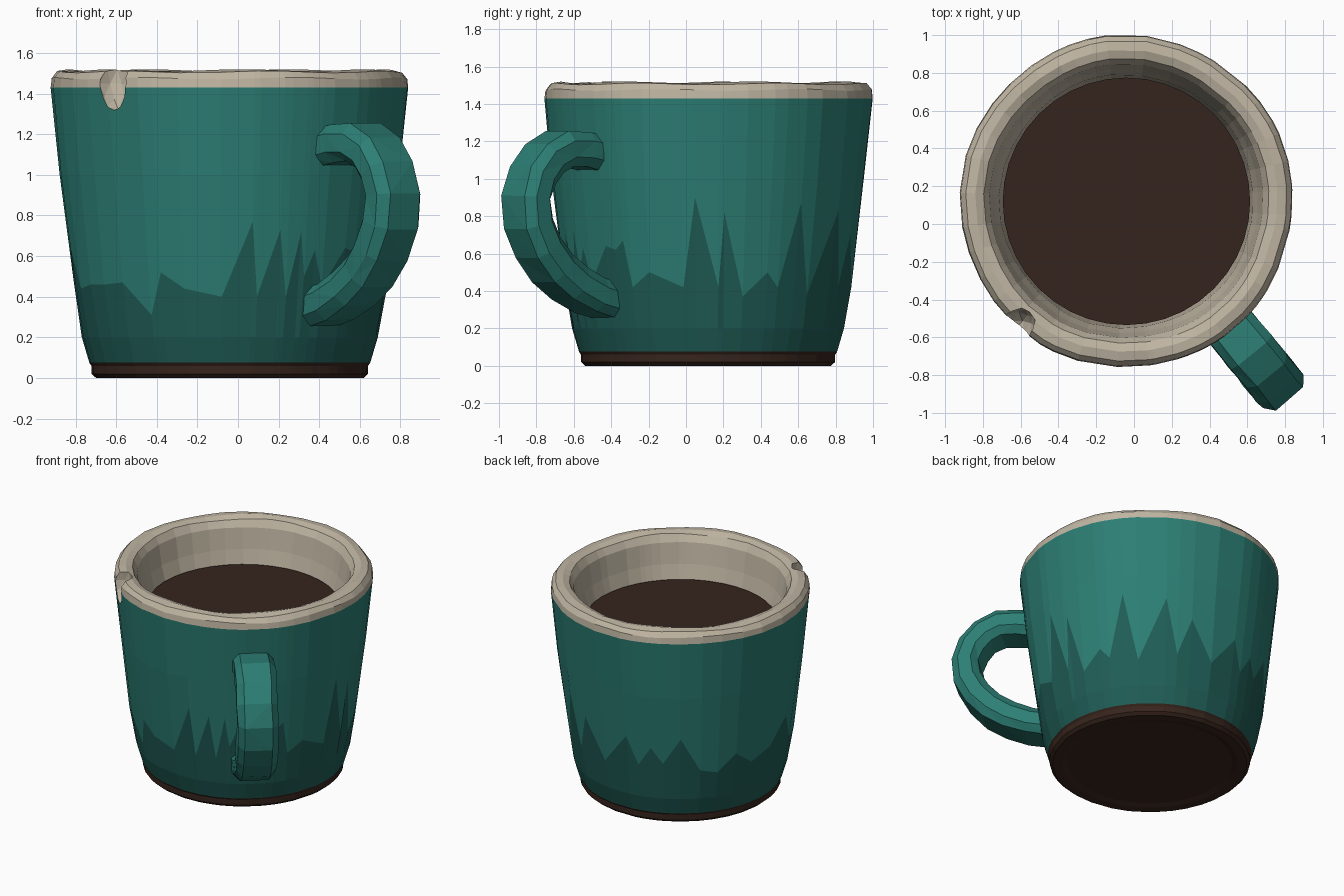
import bpy, bmesh, math, random
from mathutils import Vector

if "Cube" in bpy.data.objects:
    bpy.data.objects.remove(bpy.data.objects["Cube"])

random.seed(4)
CX, CY = -0.04, 0.12          # mug axis
HANDLE_ANGLE = math.radians(-50.5)
CHIP_ANGLE = math.radians(-131)


def material(name, rgb):
    m = bpy.data.materials.new(name)
    m.diffuse_color = (*rgb, 1)
    m.use_nodes = True
    m.node_tree.nodes["Principled BSDF"].inputs["Base Color"].default_value = m.diffuse_color
    return m


TEAL = material("teal_glaze", (0.025, 0.21, 0.175))
DARK = material("dark_teal_glaze", (0.014, 0.108, 0.092))
CREAM = material("cream_rim", (0.52, 0.46, 0.36))
BROWN = material("brown_clay", (0.038, 0.018, 0.012))
COFFEE = material("coffee", (0.036, 0.017, 0.012))


def add_object(name, bm, mats):
    bmesh.ops.recalc_face_normals(bm, faces=bm.faces)
    mesh = bpy.data.meshes.new(name)
    bm.to_mesh(mesh)
    bm.free()
    for m in mats:
        mesh.materials.append(m)
    ob = bpy.data.objects.new(name, mesh)
    bpy.context.collection.objects.link(ob)
    return ob


def bridge(bm, a, b, mat=0):
    n = len(a)
    for i in range(n):
        j = (i + 1) % n
        bm.faces.new((a[i], a[j], b[j], b[i])).material_index = mat


def polar(r, a, z):
    return Vector((CX + r * math.cos(a), CY + r * math.sin(a), z))


# Jagged glaze line: angle in degrees, height
JAGGED = [
    (-152, .46), (-143, .46), (-133, .47), (-121, .31), (-116, .52), (-107, .44),
    (-93, .40), (-82, .77), (-80, .40), (-72, .73), (-69, .40), (-64, .72),
    (-62, .50), (-58, .63), (-54, .45), (-44, .64), (-39, .62), (-35, .67),
    (-32, .42), (-24, .50), (-10, .42), (-5, .90), (4, .42), (6, .82),
    (14, .37), (24, .50), (29, .42), (37, .87), (44, .38), (58, .83),
    (64, .43), (71, .70), (83, .42), (97, .66), (103, .45), (110, .60),
    (116, .48), (125, .68), (135, .43), (144, .40), (154, .52), (164, .42),
    (177, .48), (189, .65), (198, .44)]


def wall_radius(z):
    pts = [(.2, .73), (.4, .765), (1.0, .837), (1.43, .88)]
    for (z0, r0), (z1, r1) in zip(pts, pts[1:]):
        if z <= z1:
            return r0 + (r1 - r0) * (z - z0) / (z1 - z0)
    return .88


# Mug body: rings from underside, up the outside, over the rim, down inside
# each entry: radius, height, material of the band below it (None = glaze line)
RINGS = [(.56, .012, 3), (.60, 0, 3), (.66, 0, 3), (.682, .02, 3), (.683, .06, 3),
         (.693, .075, 3), (.73, .2, 1), None, (.837, 1.0, 0), (.881, 1.43, 0),
         (.876, 1.48, 2), (.85, 1.512, 2), (.80, 1.52, 2), (.755, 1.505, 2),
         (.725, 1.45, 2), (.70, 1.3, 2), (.672, 1.19, 2), (.57, .15, 2)]
bm = bmesh.new()
prev = None
for k, ring in enumerate(RINGS):
    verts = []
    for deg, h in JAGGED:
        a = math.radians(deg)
        r, z = (wall_radius(h), h) if ring is None else ring[:2]
        if z > .2:
            r += .004 * math.sin(5 * a + 4 * z)
        if 10 <= k <= 13:
            z += .005 * math.sin(7 * a + k) - .005
        verts.append(bm.verts.new(polar(r, a, z)))
    if prev is None:
        bm.faces.new(verts).material_index = 3
    else:
        bridge(bm, prev, verts, 1 if ring is None else ring[2])
    prev = verts
bm.faces.new(prev).material_index = 2
body = add_object("mug_body", bm, [TEAL, DARK, CREAM, BROWN])

# Chip in the rim, cut with a small faceted lump
bm = bmesh.new()
bmesh.ops.create_icosphere(bm, subdivisions=2, radius=1)
for v in bm.verts:
    p = v.co * random.uniform(.92, 1.06)
    out = .875 + p.x * .10 - p.z * .02
    side = p.y * .088
    base = polar(out, CHIP_ANGLE, 1.45 + p.z * .145)
    v.co = base + Vector((-math.sin(CHIP_ANGLE), math.cos(CHIP_ANGLE), 0)) * side
cutter = add_object("chip_cutter", bm, [CREAM])
cutter.hide_render = True
mod = body.modifiers.new("chip", 'BOOLEAN')
mod.operation = 'DIFFERENCE'
mod.solver = 'EXACT'
mod.material_mode = 'TRANSFER'
mod.object = cutter
bpy.context.view_layer.objects.active = body
bpy.ops.object.modifier_apply(modifier="chip")
bpy.data.objects.remove(cutter)

# Coffee surface
bm = bmesh.new()
bmesh.ops.create_cone(bm, cap_ends=True, segments=40, radius1=.645, radius2=.655, depth=.05)
bmesh.ops.translate(bm, verts=bm.verts, vec=(CX, CY, 1.18))
add_object("coffee", bm, [COFFEE])

# Handle: flattened octagon swept along a path of (radius, height)
PATH = [(.76, 1.13), (.90, 1.155), (1.03, 1.16), (1.14, 1.11), (1.22, 1.02), (1.262, .90),
        (1.245, .76), (1.18, .63), (1.08, .52), (.96, .44), (.82, .375), (.69, .345)]
SECTION = [(.142, .045), (.095, .094), (-.095, .094), (-.142, .045),
           (-.142, -.045), (-.095, -.094), (.095, -.094), (.142, -.045)]
tangent_side = Vector((-math.sin(HANDLE_ANGLE), math.cos(HANDLE_ANGLE), 0))
bm = bmesh.new()
prev = None
for i, (r, z) in enumerate(PATH):
    r0, z0 = PATH[max(i - 1, 0)]
    r1, z1 = PATH[min(i + 1, len(PATH) - 1)]
    t = Vector((r1 - r0, z1 - z0)).normalized()
    verts = []
    for s, n in SECTION:
        n *= random.uniform(.95, 1.05)
        s *= random.uniform(.95, 1.03)
        p = polar(r - t.y * n, HANDLE_ANGLE, z + t.x * n) + tangent_side * s
        verts.append(bm.verts.new(p))
    if prev is None:
        bm.faces.new(verts)
    else:
        bridge(bm, prev, verts)
    prev = verts
bm.faces.new(prev)
bmesh.ops.triangulate(bm, faces=bm.faces)
add_object("handle", bm, [TEAL])
